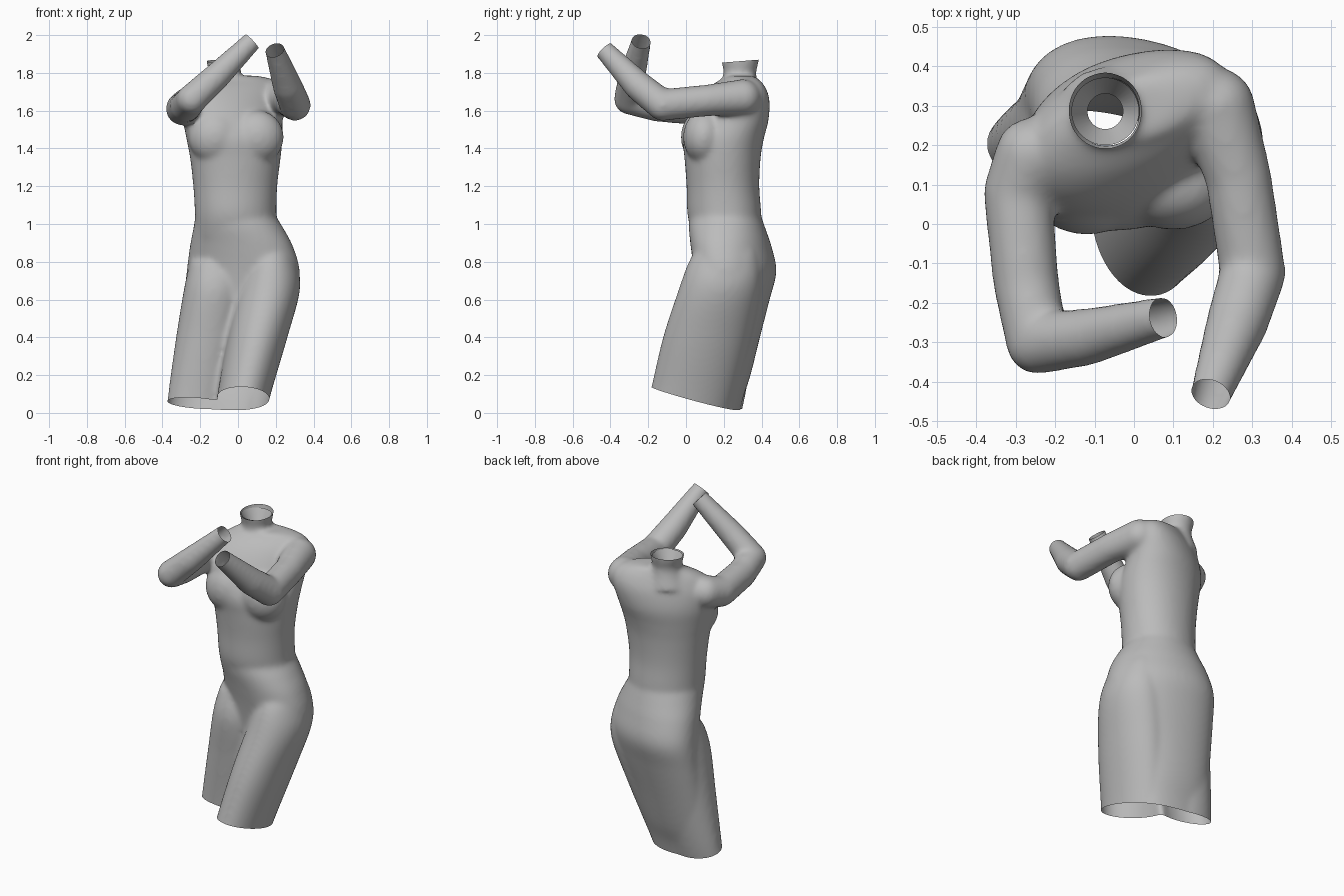
import bpy, bmesh, math
from mathutils import Vector, Matrix

cube = bpy.data.objects.get("Cube")
if cube:
    bpy.data.objects.remove(cube, do_unlink=True)

grey = bpy.data.materials.new("plain grey")
grey.use_nodes = True
colour = (0.5, 0.5, 0.5, 1)
grey.diffuse_color = colour
grey.node_tree.nodes["Principled BSDF"].inputs["Base Color"].default_value = colour

bm = bmesh.new()
SIDES = 40
STEPS = 6


def power(v, p):
    return math.copysign(abs(v) ** p, v)


def smooth_rows(rows):
    """Pass a smooth curve through the section rows."""
    rows = [Vector(r) for r in rows]
    padded = [rows[0]] + rows + [rows[-1]]
    out = []
    for a, b, c, d in zip(padded, padded[1:], padded[2:], padded[3:]):
        for s in range(STEPS):
            t = s / STEPS
            out.append(b + (c - a) * (t / 2) + (a * 2 - b * 5 + c * 4 - d) * (t * t / 2)
                       + (b * 3 - a - c * 3 + d) * (t ** 3 / 2))
    return out + [rows[-1]]


def loft(rows, p_low=1, p_high=1):
    """Closed stack of rounded sections: z, left, right, front, back, shear."""
    rings = []
    rows = smooth_rows(rows)
    for k, (z, x0, x1, y0, y1, shear) in enumerate(rows):
        p = p_low + (p_high - p_low) * k / (len(rows) - 1)
        ring = []
        for i in range(SIDES):
            a = math.tau * i / SIDES
            dx = (x1 - x0) / 2 * power(math.cos(a), p)
            dy = (y1 - y0) / 2 * power(math.sin(a), p)
            ring.append(bm.verts.new(((x0 + x1) / 2 + dx, (y0 + y1) / 2 + dy + shear * dx, z)))
        rings.append(ring)
    for low, high in zip(rings, rings[1:]):
        for i in range(SIDES):
            j = (i + 1) % SIDES
            bm.faces.new((low[i], low[j], high[j], high[i]))
    bm.faces.new(rings[0][::-1])
    bm.faces.new(rings[-1])


def ball(at, radius, scale=(1, 1, 1)):
    m = Matrix.Translation(at) @ Matrix.Diagonal((*scale, 1))
    bmesh.ops.create_uvsphere(bm, u_segments=24, v_segments=16, radius=radius, matrix=m)


def limb(joints):
    """Tapered tubes with a ball at every joint."""
    for at, r in joints:
        ball(at, r)
    for (a, ra), (b, rb) in zip(joints, joints[1:]):
        a, b = Vector(a), Vector(b)
        turn = (b - a).to_track_quat("Z", "Y").to_matrix().to_4x4()
        bmesh.ops.create_cone(bm, cap_ends=True, segments=24, radius1=ra, radius2=rb,
                              depth=(b - a).length, matrix=Matrix.Translation((a + b) / 2) @ turn)


# Pelvis and the fused back of the thighs
loft([(-0.1, -0.35, 0.05, 0.12, 0.265, -0.05),
      (0.07, -0.335, 0.1, 0.11, 0.3, -0.05),
      (0.2, -0.32, 0.14, 0.1, 0.34, -0.08),
      (0.4, -0.305, 0.21, 0.09, 0.388, -0.12),
      (0.6, -0.287, 0.305, 0.075, 0.435, -0.17),
      (0.75, -0.272, 0.327, 0.052, 0.469, -0.2),
      (0.88, -0.255, 0.292, 0.03, 0.448, -0.16),
      (0.97, -0.238, 0.245, 0.016, 0.422, -0.08),
      (1.03, -0.228, 0.208, 0.015, 0.402, 0)], p_low=0.95, p_high=0.95)

# Left thigh, set forward
loft([(-0.1, -0.13, 0.125, -0.25, 0.2, 0),
      (0.1, -0.108, 0.174, -0.193, 0.265, 0),
      (0.4, -0.055, 0.262, -0.122, 0.345, 0),
      (0.65, 0.0, 0.328, -0.04, 0.395, 0),
      (0.8, 0.045, 0.31, 0.015, 0.39, 0),
      (0.9, 0.1, 0.26, 0.08, 0.36, 0)])

# Right thigh, set back
loft([(-0.1, -0.39, -0.07, 0.1, 0.27, 0),
      (0.1, -0.37, -0.05, 0.095, 0.315, 0),
      (0.4, -0.328, 0.01, 0.075, 0.37, 0),
      (0.65, -0.287, 0.04, 0.058, 0.415, 0),
      (0.8, -0.255, 0.02, 0.1, 0.42, 0)], p_high=0.9)

# Torso from waist to shoulders
loft([(0.93, -0.225, 0.21, 0.04, 0.39, 0),
      (1.05, -0.228, 0.204, 0.008, 0.398, 0.03),
      (1.2, -0.237, 0.208, 0.003, 0.388, 0.03),
      (1.35, -0.254, 0.226, -0.008, 0.395, 0.05),
      (1.45, -0.273, 0.236, -0.015, 0.41, 0.11),
      (1.55, -0.29, 0.236, 0.018, 0.428, 0.22),
      (1.65, -0.288, 0.245, 0.075, 0.422, 0.31),
      (1.72, -0.25, 0.235, 0.137, 0.4, 0.31),
      (1.765, -0.19, 0.185, 0.195, 0.376, 0.24),
      (1.785, -0.15, 0.1, 0.21, 0.36, 0.1)], p_low=0.97, p_high=0.93)

# Neck
loft([(1.68, -0.2, 0.05, 0.16, 0.4, 0),
      (1.79, -0.155, 0.014, 0.198, 0.372, 0),
      (1.86, -0.168, 0.022, 0.188, 0.385, 0),
      (1.96, -0.17, 0.024, 0.185, 0.388, 0)])

# Bust, broad and shallow
for x, y in ((-0.12, 0.084), (0.1, 0.096)):
    ball((x, y, 1.46), 0.13, (1.1, 0.86, 1.1))

# Arms: shoulder, elbow, wrist, and a surplus that is trimmed off
right_wrist, left_wrist = Vector((0.074, -0.237, 1.967)), Vector((0.195, -0.432, 1.92))
right_way, left_way = Vector((0.32, 0.06, 0.3)).normalized(), Vector((-0.11, -0.29, 0.3)).normalized()
limb([((-0.26, 0.178, 1.635), 0.092), ((-0.295, 0.08, 1.61), 0.088), ((-0.274, -0.15, 1.625), 0.084),
      ((-0.245, -0.302, 1.66), 0.08), ((-0.12, -0.287, 1.775), 0.073),
      (right_wrist, 0.053), (right_wrist + right_way * 0.06, 0.05)])
limb([((0.21, 0.3, 1.67), 0.097), ((0.265, 0.12, 1.655), 0.084), ((0.302, -0.125, 1.63), 0.084),
      ((0.262, -0.25, 1.73), 0.079),
      (left_wrist, 0.053), (left_wrist + left_way * 0.06, 0.05)])

bmesh.ops.recalc_face_normals(bm, faces=bm.faces)
mesh = bpy.data.meshes.new("body")
bm.to_mesh(mesh)
bm.free()
body = bpy.data.objects.new("body", mesh)
bpy.context.collection.objects.link(body)
bpy.context.view_layer.objects.active = body
body.select_set(True)

# Fuse the parts into one skin and soften it
fuse = body.modifiers.new("fuse", "REMESH")
fuse.mode = "VOXEL"
fuse.voxel_size = 0.012
soften = body.modifiers.new("soften", "SMOOTH")
soften.factor = 0.5
soften.iterations = 16
for name in ("fuse", "soften"):
    bpy.ops.object.modifier_apply(modifier=name)

# Trim the open ends of thighs, neck and wrists
bm = bmesh.new()
bm.from_mesh(body.data)
neck_top = Vector((-0.073, 0.286, 1.862))
for at, way, reach in ((Vector((0, 0, 0.089)), Vector((-0.08, -0.28, -1)), 0.6),
                       (neck_top, Vector((0, -0.08, 1)), 0.16),
                       (right_wrist, right_way, 0.125),
                       (left_wrist, left_way, 0.125)):
    faces = [f for f in bm.faces if (f.calc_center_median() - at).length < reach]
    parts = set(faces)
    for f in faces:
        parts.update(f.edges)
        parts.update(f.verts)
    bmesh.ops.bisect_plane(bm, geom=list(parts), plane_co=at, plane_no=way.normalized(), clear_outer=True)

# Funnel inside the neck
bmesh.ops.create_cone(bm, cap_ends=False, segments=SIDES, radius1=0.045, radius2=0.086, depth=0.08,
                      matrix=Matrix.Translation(neck_top - Vector((0, 0, 0.05))))
bm.to_mesh(body.data)
bm.free()

body.data.materials.clear()
body.data.materials.append(grey)
bpy.ops.object.shade_smooth_by_angle(angle=math.radians(50))
